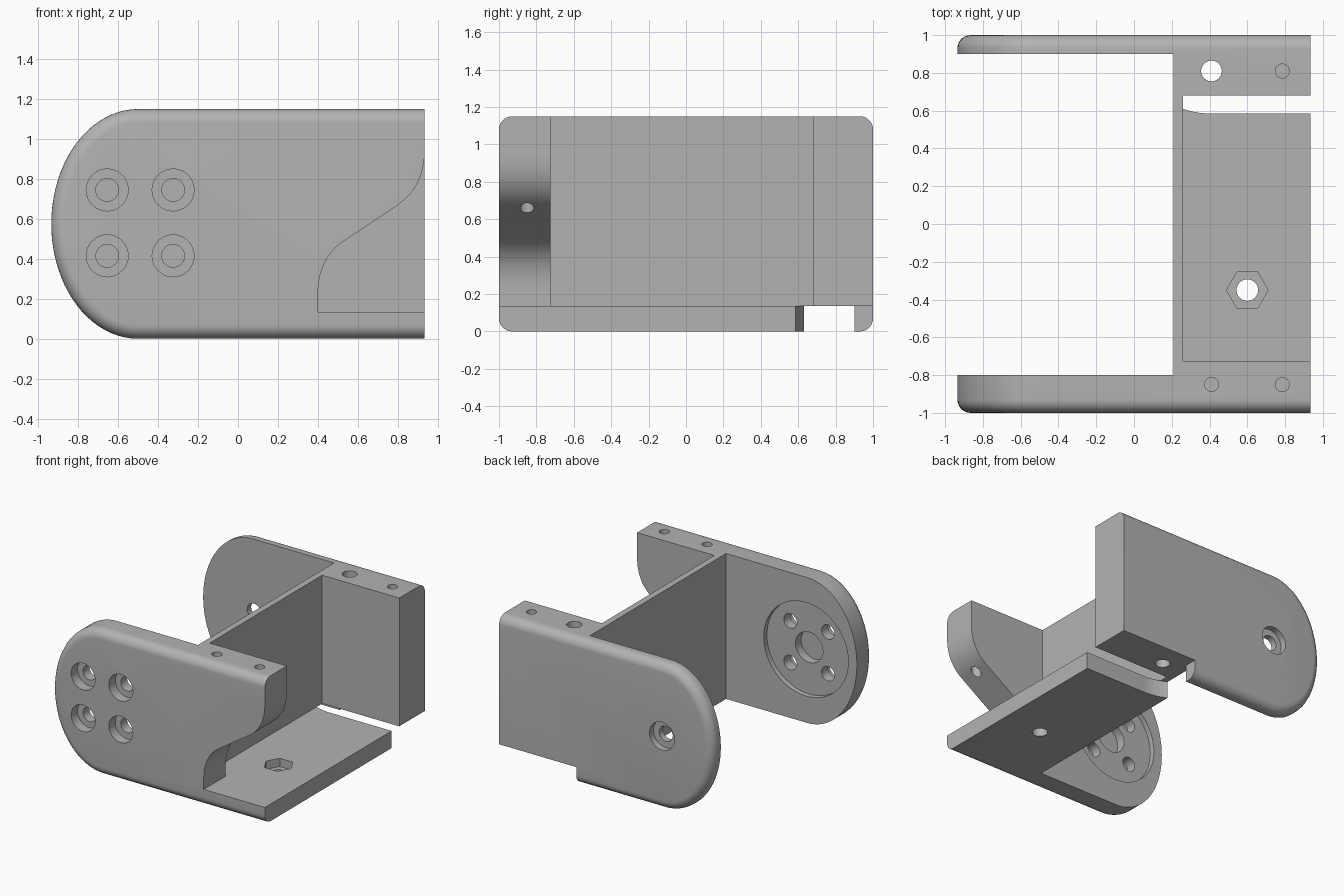
import bpy, bmesh
from math import sin, cos, pi
from mathutils import Vector

cube = bpy.data.objects.get("Cube")
if cube:
    bpy.data.objects.remove(cube, do_unlink=True)

grey = bpy.data.materials.new("plain_grey")
grey.use_nodes = True
colour = (0.45, 0.45, 0.45, 1)
grey.diffuse_color = colour
grey.node_tree.nodes["Principled BSDF"].inputs["Base Color"].default_value = colour


def prism(name, outline, axis, low, high, fillet=0):
    """Extrude an outline along Y (outline in x, z) or Z (outline in x, y)."""
    bm = bmesh.new()
    rings = []
    for w in (low, high):
        rings.append([bm.verts.new((u, w, v) if axis == "Y" else (u, v, w))
                      for u, v in outline])
    n = len(outline)
    for ring in rings:
        bm.faces.new(ring)
    for i in range(n):
        j = (i + 1) % n
        bm.faces.new((rings[0][i], rings[0][j], rings[1][j], rings[1][i]))
    bmesh.ops.recalc_face_normals(bm, faces=bm.faces)
    if fillet:
        # round the rim of both side faces, leaving the flat end sharp
        end = max(p[0] for p in outline) - 0.001
        rim = [e for e in bm.edges
               if abs(e.verts[0].co.y - e.verts[1].co.y) < 0.001
               and min(v.co.x for v in e.verts) < end]
        bmesh.ops.bevel(bm, geom=rim, offset=fillet, segments=7,
                        profile=0.5, affect="EDGES")
    mesh = bpy.data.meshes.new(name)
    bm.to_mesh(mesh)
    bm.free()
    obj = bpy.data.objects.new(name, mesh)
    obj.data.materials.append(grey)
    bpy.context.collection.objects.link(obj)
    return obj


def ring(cx, cy, r, n=32):
    return [(cx + r * cos(2 * pi * i / n), cy + r * sin(2 * pi * i / n)) for i in range(n)]


def box(x0, x1, y0, y1):
    return [(x0, y0), (x1, y0), (x1, y1), (x0, y1)]


def curve(a, b, c, n=14):
    a, b, c = Vector(a), Vector(b), Vector(c)
    return [tuple(a * (1 - t) ** 2 + b * 2 * t * (1 - t) + c * t * t)
            for t in (i / n for i in range(n + 1))]


END, TOP, FLOOR = 0.935, 1.15, 0.135
MID = TOP / 2

# Rounded solid that the bracket is cut from
nose = [(-0.5 - 0.435 * sin(pi * i / 40), MID + MID * cos(pi * i / 40)) for i in range(41)]
bracket = prism("mounting_bracket", [(END, 0), (END, TOP)] + nose, "Y", -1, 1, 0.07)


def cut(outline, axis, low, high):
    tool = prism("cutter", outline, axis, low, high)
    tool.hide_render = True
    mod = bracket.modifiers.new("cut", "BOOLEAN")
    mod.operation, mod.solver, mod.object = "DIFFERENCE", "EXACT", tool
    bpy.context.view_layer.objects.active = bracket
    bpy.ops.object.modifier_apply(modifier=mod.name)
    bpy.data.objects.remove(tool, do_unlink=True)


# Space between the arms, and the pocket on the other side of the web
cut(box(-1.2, 0.21, -0.8, 0.9), "Z", -0.2, 1.4)
cut(box(0.26, 1.2, -0.725, 0.68), "Z", FLOOR, 1.4)

# Notch under the rear block, with the curved end of the base plate
notch = [(1.2, 0.585)] + curve((0.4, 0.585), (0.3, 0.585), (0.2, 0.635))
notch += [(0.2, 0.9), (0.26, 0.9), (0.26, 1.2), (1.2, 1.2)]
cut(notch, "Z", -0.2, FLOOR)

# S-shaped relief in the front block
relief = [(1.2, FLOOR), (1.2, 0.95)]
relief += curve((END, 0.95), (END, 0.76), (0.8, 0.67))
relief += curve((0.53, 0.49), (0.4, 0.4), (0.4, 0.22)) + [(0.4, FLOOR)]
cut(relief, "Y", -1.2, -0.7)

# Round horn seat inside the front arm, with its hub hole
HUB = (-0.49, 0.58)
cut(ring(*HUB, 0.37, 64), "Y", -0.84, -0.7)
cut(ring(*HUB, 0.12), "Y", -0.91, -0.7)

# Four counterbored screw holes in the front arm
for sx in (-1, 1):
    for sz in (-1, 1):
        x, z = HUB[0] + sx * 0.165, HUB[1] + sz * 0.165
        cut(ring(x, z, 0.105), "Y", -1.2, -0.92)
        cut(ring(x, z, 0.057), "Y", -1.2, -0.7)

# Counterbored pivot hole in the rear arm
cut(ring(*HUB, 0.11), "Y", 0.95, 1.2)
cut(ring(*HUB, 0.06), "Y", 0.8, 1.2)

# Vertical holes in the blocks
for x, y, r, low in ((0.41, -0.85, 0.037, 0.8), (0.785, -0.85, 0.037, 0.4),
                     (0.41, 0.81, 0.055, -0.2), (0.785, 0.81, 0.037, 0.8)):
    cut(ring(x, y, r, 24), "Z", low, 1.4)

# Nut pocket and bolt hole in the base plate
cut(ring(0.6, -0.35, 0.11, 6), "Z", 0.07, 0.3)
cut(ring(0.6, -0.35, 0.057), "Z", -0.2, 0.3)

# Smooth curves, sharp edges
bpy.ops.object.select_all(action="DESELECT")
bracket.select_set(True)
bpy.context.view_layer.objects.active = bracket
bpy.ops.object.shade_smooth_by_angle(angle=0.5)
